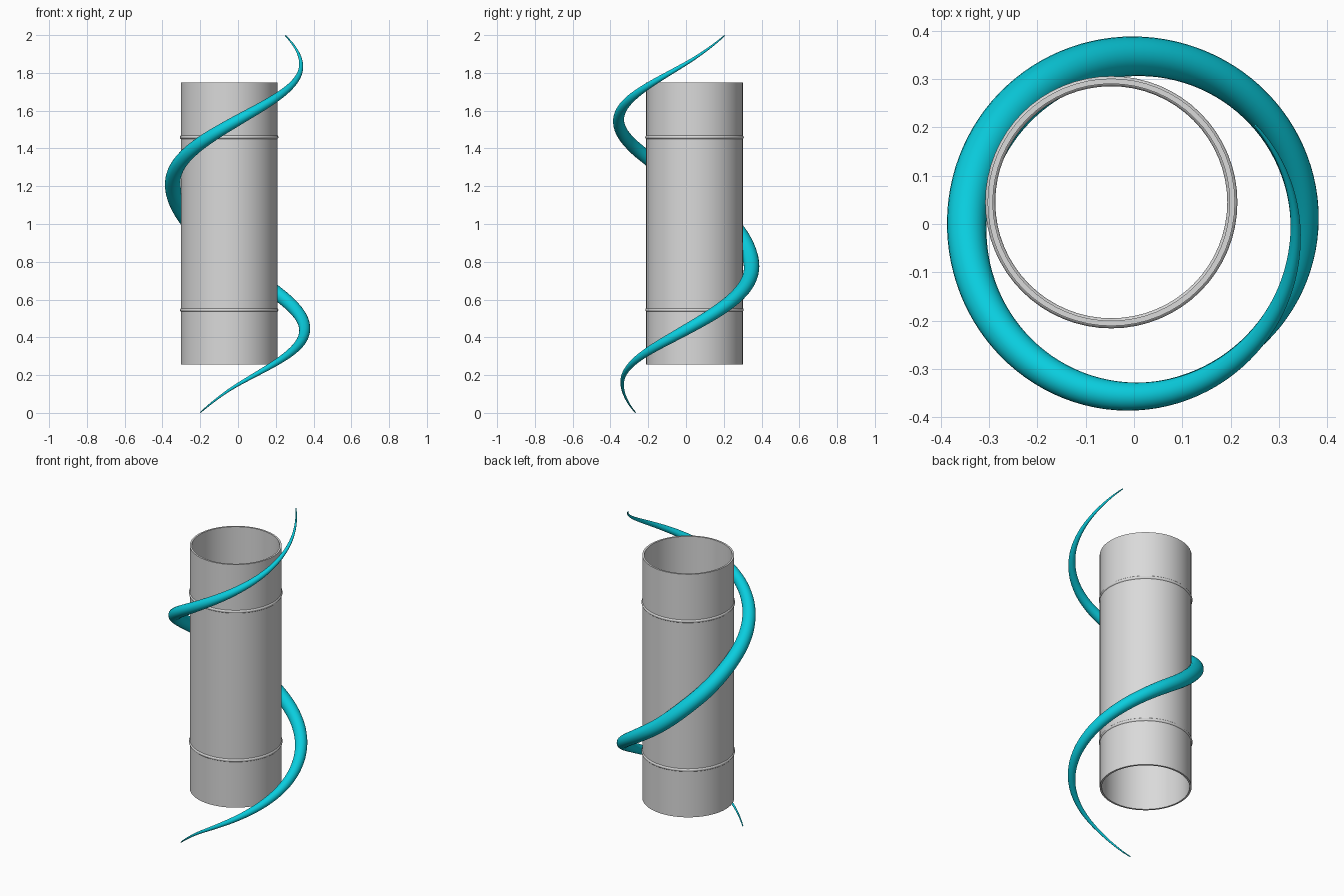
import bpy
import bmesh
from math import cos, sin, pi, radians
from mathutils import Vector, Matrix

cube = bpy.data.objects.get("Cube")
if cube:
    bpy.data.objects.remove(cube, do_unlink=True)


def material(name, colour):
    mat = bpy.data.materials.new(name)
    mat.use_nodes = True
    mat.diffuse_color = (*colour, 1)
    mat.node_tree.nodes["Principled BSDF"].inputs["Base Color"].default_value = (*colour, 1)
    return mat


grey = material("light grey", (0.7, 0.7, 0.7))
teal = material("bright teal", (0.003, 0.61, 0.73))

CENTRE = Vector((-0.047, 0.045, 0))
SIDES = 64


def shade(obj):
    bpy.ops.object.select_all(action='DESELECT')
    obj.select_set(True)
    bpy.context.view_layer.objects.active = obj
    bpy.ops.object.shade_smooth_by_angle(angle=radians(40))


def lathe(name, profile, mat):
    """Spin a closed (radius, height) profile around the tube axis."""
    bm = bmesh.new()
    verts = [bm.verts.new((r, 0, z)) for r, z in profile]
    edges = [bm.edges.new((v, verts[i - 1])) for i, v in enumerate(verts)]
    bmesh.ops.spin(bm, geom=verts + edges, axis=(0, 0, 1), cent=(0, 0, 0),
                   angle=2 * pi, steps=SIDES, use_merge=True)
    bmesh.ops.remove_doubles(bm, verts=bm.verts, dist=1e-5)
    bmesh.ops.translate(bm, verts=bm.verts, vec=CENTRE)
    bmesh.ops.recalc_face_normals(bm, faces=bm.faces)
    mesh = bpy.data.meshes.new(name)
    bm.to_mesh(mesh)
    bm.free()
    mesh.materials.append(mat)
    obj = bpy.data.objects.new(name, mesh)
    bpy.context.collection.objects.link(obj)
    shade(obj)
    return obj


# Open thin-walled tube
lathe("tube", [(0.256, 0.255), (0.256, 1.75), (0.245, 1.75), (0.245, 0.255)], grey)

# Raised beads around the wall
for label, height in (("lower", 0.545), ("upper", 1.46)):
    ring = [(0.2505 + 0.0105 * cos(k * pi / 6), height + 0.0105 * sin(k * pi / 6))
            for k in range(12)]
    lathe(label + "_bead", ring, grey)

# Tapering coil: angle, height, distance from the axis, thickness radius
KEYS = [
    (233.5, 0.003, 0.334, 0.003),
    (270, 0.15, 0.338, 0.009),
    (360, 0.44, 0.353, 0.029),
    (450, 0.775, 0.347, 0.041),
    (495, 0.995, 0.345, 0.044),
    (540, 1.21, 0.346, 0.041),
    (630, 1.55, 0.357, 0.029),
    (720, 1.85, 0.334, 0.010),
    (759, 1.997, 0.323, 0.003),
]


def slope(i, c):
    a, b = KEYS[max(i - 1, 0)], KEYS[min(i + 1, len(KEYS) - 1)]
    return (b[c] - a[c]) / (b[0] - a[0])


def sample(angle):
    """Smooth interpolation of the coil keys at an angle."""
    i = max(k for k in range(len(KEYS) - 1) if KEYS[k][0] <= angle)
    a, b = KEYS[i], KEYS[i + 1]
    h = b[0] - a[0]
    t = (angle - a[0]) / h
    s = t * t * (3 - 2 * t)
    return [a[c] + (b[c] - a[c]) * s
            + h * (slope(i, c) * t * (1 - t) ** 2 - slope(i + 1, c) * t * t * (1 - t))
            for c in (1, 2, 3)]


STEPS, ROUND = 160, 24
path = []
for n in range(STEPS + 1):
    angle = KEYS[0][0] + (KEYS[-1][0] - KEYS[0][0]) * n / STEPS
    z, dist, thick = sample(angle)
    a = radians(angle)
    path.append((Vector((dist * cos(a), dist * sin(a), z)), max(thick, 0.002)))

bm = bmesh.new()
rings = []
for n, (point, thick) in enumerate(path):
    tangent = (path[min(n + 1, STEPS)][0] - path[max(n - 1, 0)][0]).normalized()
    outward = Vector((point.x, point.y, 0))
    outward = (outward - tangent * outward.dot(tangent)).normalized()
    rings.append([bm.verts.new(point + Matrix.Rotation(2 * pi * k / ROUND, 3, tangent)
                               @ outward * thick) for k in range(ROUND)])
for low, high in zip(rings, rings[1:]):
    for k in range(ROUND):
        bm.faces.new((low[k - 1], low[k], high[k], high[k - 1]))
bm.faces.new(rings[0])
bm.faces.new(rings[-1])
bmesh.ops.recalc_face_normals(bm, faces=bm.faces)
mesh = bpy.data.meshes.new("spiral_coil")
bm.to_mesh(mesh)
bm.free()
mesh.materials.append(teal)
coil = bpy.data.objects.new("spiral_coil", mesh)
bpy.context.collection.objects.link(coil)
shade(coil)
